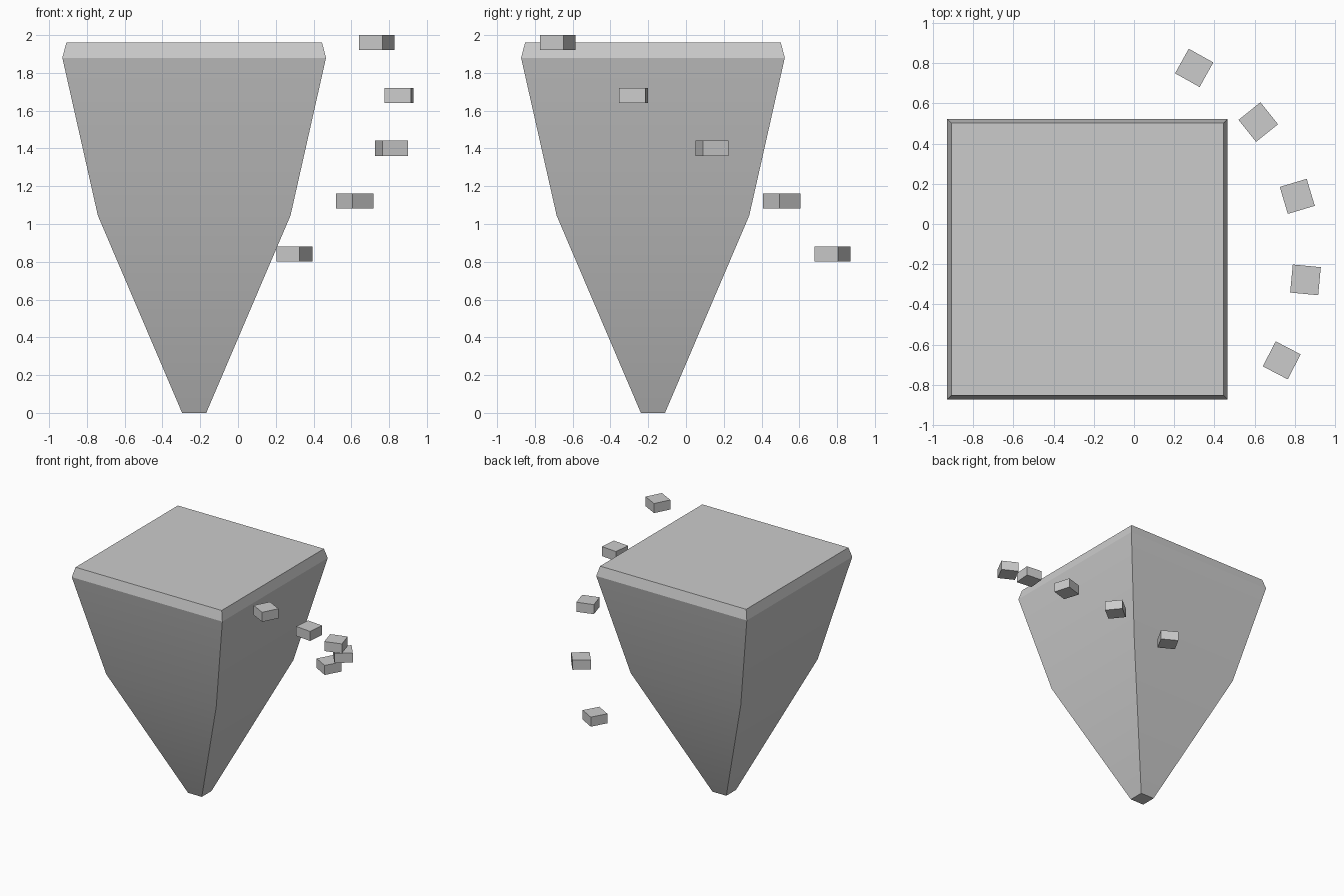
import bpy, bmesh
from math import radians, cos, sin

if "Cube" in bpy.data.objects:
    bpy.data.objects.remove(bpy.data.objects["Cube"])

CX, CY = -0.232, -0.175   # axis of the floating block


def square_loft(name, sections):
    """Closed solid through square sections given as (half width, height)."""
    bm = bmesh.new()
    rings = [[bm.verts.new((sx * h, sy * h, z))
              for sx, sy in ((-1, -1), (1, -1), (1, 1), (-1, 1))]
             for h, z in sections]
    for low, high in zip(rings, rings[1:]):
        for i in range(4):
            j = (i + 1) % 4
            bm.faces.new((low[i], low[j], high[j], high[i]))
    bm.faces.new(rings[0][::-1])
    bm.faces.new(rings[-1])
    mesh = bpy.data.meshes.new(name)
    bm.to_mesh(mesh)
    bm.free()
    obj = bpy.data.objects.new(name, mesh)
    bpy.context.collection.objects.link(obj)
    return obj


# Tapered island block with a chamfered top rim
island = square_loft("island_block", [(0.064, 0), (0.51, 1.045), (0.698, 1.88), (0.677, 1.96)])
island.location = (CX, CY, 0)
bpy.context.view_layer.objects.active = island
island.select_set(True)
bpy.ops.object.shade_smooth_by_angle(angle=radians(20))

# Floating steps spiralling down around the block
for i in range(5):
    a = radians(-27.5 + 22.08 * i)
    step = square_loft(f"floating_step_{i + 1}", [(0.07, -0.04), (0.07, 0.04)])
    step.location = (CX + 1.09 * cos(a), CY + 1.09 * sin(a), 1.96 - 0.2795 * i)
    step.rotation_euler.z = a
